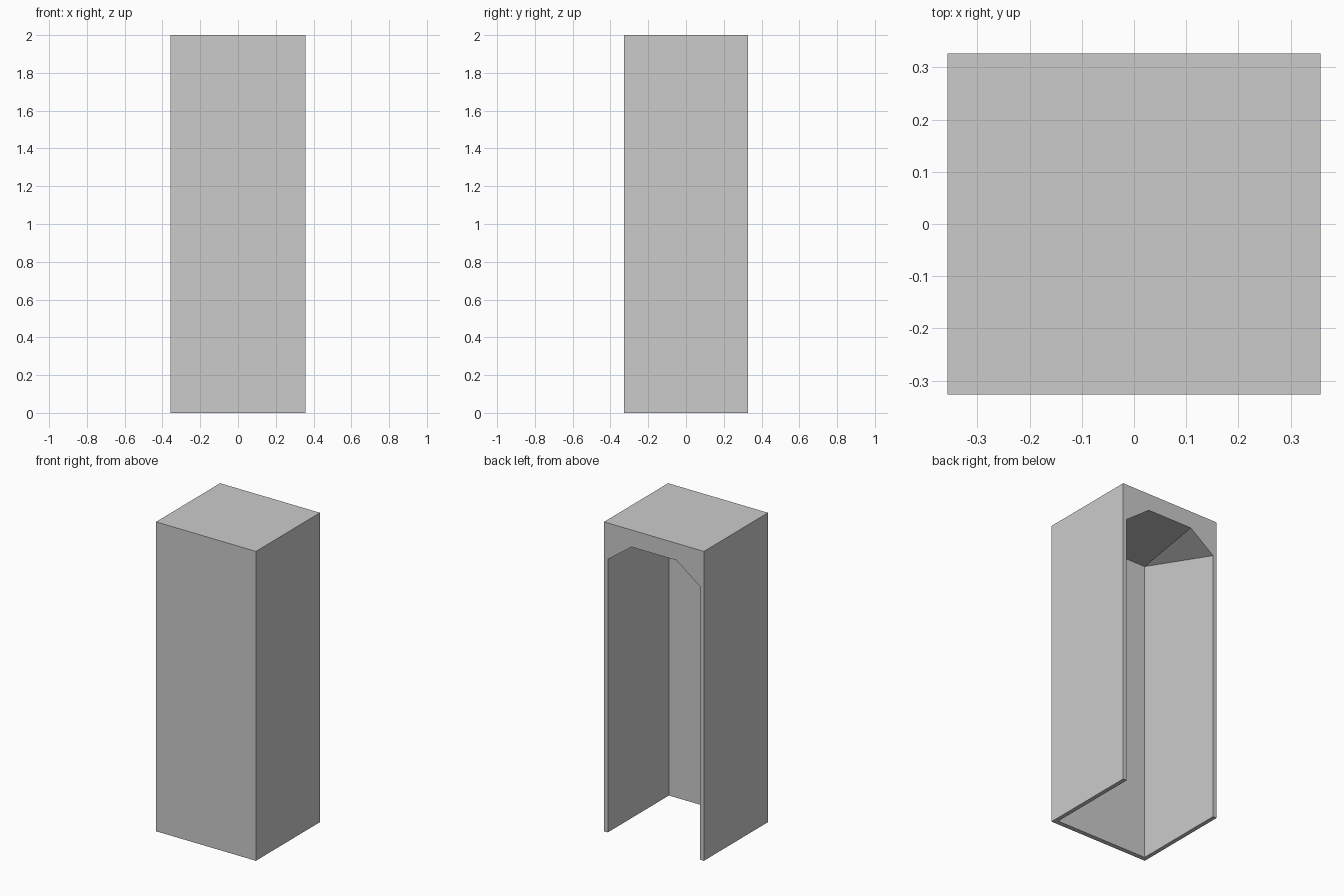
import bpy, bmesh

if "Cube" in bpy.data.objects:
    bpy.data.objects.remove(bpy.data.objects["Cube"])

# Main dimensions: half width, half depth, height, wall thickness
W, D, H, T = 0.357, 0.327, 2.0, 0.027
IN = W - T                 # inner half width
FRONT = -D + 0.03          # inner face of the front wall
SHOULDER, LINTEL, CEIL = 1.765, 1.89, 1.967
LINTEL_HALF = 0.16

bm = bmesh.new()


def pair(x, y, z):
    """Two vertices mirrored across x = 0."""
    return bm.verts.new((-x, y, z)), bm.verts.new((x, y, z))


# Outer box corners
fb, ft = pair(W, -D, 0), pair(W, -D, H)
bb, bt = pair(W, D, 0), pair(W, D, H)
# Rear doorway outline with clipped upper corners
door_b, door_s = pair(IN, D, 0), pair(IN, D, SHOULDER)
door_t = pair(LINTEL_HALF, D, LINTEL)
# Inner front wall corners
in_b, in_t = pair(IN, FRONT, 0), pair(IN, FRONT, CEIL)

face = bm.faces.new

# Outer front and top
face((fb[0], fb[1], ft[1], ft[0]))
face((ft[0], ft[1], bt[1], bt[0]))
# Back wall around the doorway
face((bb[0], bt[0], bt[1], bb[1], door_b[1], door_s[1],
      door_t[1], door_t[0], door_s[0], door_b[0]))
# Bottom rim, open towards the back
face((bb[0], fb[0], fb[1], bb[1], door_b[1], in_b[1], in_b[0], door_b[0]))
# Inner front wall and sloping ceiling
face((in_b[0], in_b[1], in_t[1], in_t[0]))
face((in_t[0], in_t[1], door_t[1], door_t[0]))
# Outer sides, inner sides and tapering corner fillets
for i in (0, 1):
    face((fb[i], bb[i], bt[i], ft[i]))
    face((in_b[i], door_b[i], door_s[i], in_t[i]))
    face((door_s[i], door_t[i], in_t[i]))

bmesh.ops.recalc_face_normals(bm, faces=bm.faces)
mesh = bpy.data.meshes.new("booth_shell")
bm.to_mesh(mesh)
bm.free()
bpy.context.collection.objects.link(bpy.data.objects.new("booth_shell", mesh))
